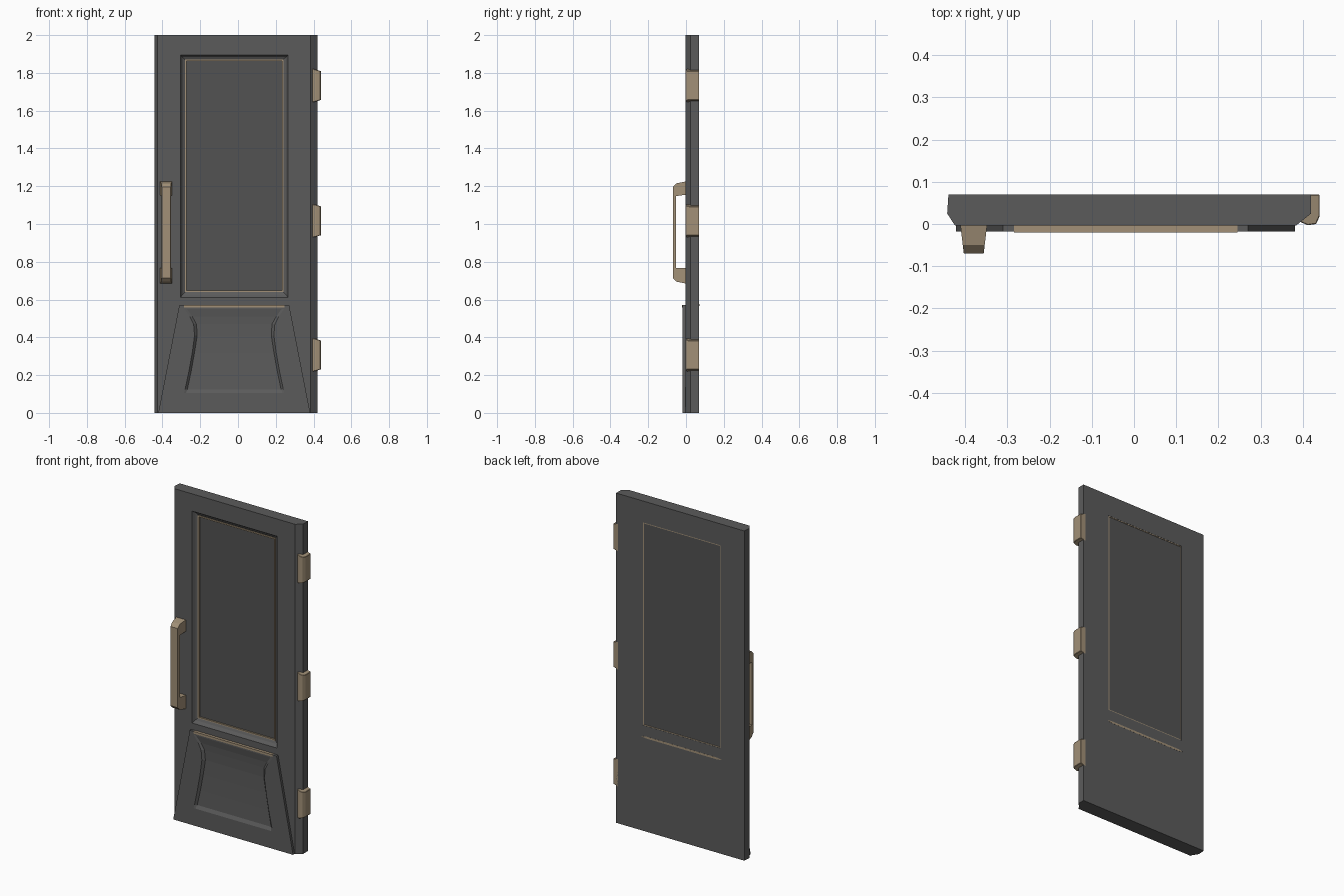
import bpy
import bmesh

cube = bpy.data.objects.get("Cube")
if cube:
    bpy.data.objects.remove(cube, do_unlink=True)


def material(name, rgb):
    m = bpy.data.materials.new(name)
    m.use_nodes = True
    m.diffuse_color = (*rgb, 1)
    m.node_tree.nodes["Principled BSDF"].inputs["Base Color"].default_value = (*rgb, 1)
    return m


GRAY = material("dark gray paint", (0.105, 0.105, 0.105))
GLASS = material("smoked glass", (0.085, 0.085, 0.085))
BRASS = material("dull brass", (0.36, 0.28, 0.185))


def finish(name, bm, mat, bevel=0):
    bmesh.ops.recalc_face_normals(bm, faces=bm.faces[:])
    mesh = bpy.data.meshes.new(name)
    bm.to_mesh(mesh)
    bm.free()
    mesh.materials.append(mat)
    ob = bpy.data.objects.new(name, mesh)
    bpy.context.collection.objects.link(ob)
    if bevel:
        mod = ob.modifiers.new("soft edges", 'BEVEL')
        mod.width = bevel
        mod.segments = 1
    return ob


def rect_ring(name, loops, mat):
    """Closed frame lofted through rectangles (x0, x1, z0, z1, y)."""
    bm = bmesh.new()
    rings = [[bm.verts.new((x, y, z)) for x, z in ((a, c), (b, c), (b, d), (a, d))]
             for a, b, c, d, y in loops]
    for p, q in zip(rings, rings[1:] + rings[:1]):
        for i in range(4):
            j = (i + 1) % 4
            bm.faces.new((p[i], p[j], q[j], q[i]))
    return finish(name, bm, mat)


def box(name, x0, x1, y0, y1, z0, z1, mat, bevel=0):
    bm = bmesh.new()
    bmesh.ops.create_cube(bm, size=1)
    for v in bm.verts:
        v.co = (x1 if v.co.x > 0 else x0, y1 if v.co.y > 0 else y0, z1 if v.co.z > 0 else z0)
    return finish(name, bm, mat, bevel)


def prism(name, profile, place, mat, bevel=0):
    """Extrude a closed profile; place(a, b, side) gives each end's vertex."""
    bm = bmesh.new()
    ends = [[bm.verts.new(place(a, b, s)) for a, b in profile] for s in (-1, 1)]
    n = len(profile)
    for e in ends:
        bm.faces.new(e)
    for i in range(n):
        j = (i + 1) % n
        bm.faces.new((ends[0][i], ends[0][j], ends[1][j], ends[1][i]))
    return finish(name, bm, mat, bevel)


# Door slab with chamfered edges and a moulded window opening
rect_ring("door_slab", [
    (-0.28, 0.24, 0.64, 1.87, 0.07),
    (-0.28, 0.24, 0.64, 1.87, 0.02),
    (-0.295, 0.255, 0.625, 1.885, 0.012),
    (-0.305, 0.265, 0.61, 1.895, -0.003),
    (-0.425, 0.385, 0, 2, -0.003),
    (-0.443, 0.42, 0, 2, 0.025),
    (-0.44, 0.42, 0, 2, 0.07),
], GRAY)

# Window pane and its thin brass trim
box("window_pane", -0.275, 0.235, 0.025, 0.067, 0.645, 1.865, GLASS)
rect_ring("window_trim", [
    (-0.28, 0.24, 0.64, 1.87, 0.069),
    (-0.28, 0.24, 0.64, 1.87, 0.014),
    (-0.272, 0.232, 0.648, 1.862, 0.014),
    (-0.275, 0.235, 0.645, 1.865, 0.069),
], BRASS)

# Kick panel: flared outline with a hollowed middle, lofted row by row
FRONT, CENTRE = -0.018, -0.02
rows = [  # height, rim half width, hollow half width, hollow depth
    (0, 0.27, 0.26, FRONT),
    (0.105, 0.265, 0.255, FRONT),
    (0.125, 0.26, 0.248, -0.008),
    (0.22, 0.24, 0.228, -0.005),
    (0.32, 0.222, 0.21, -0.004),
    (0.41, 0.21, 0.196, -0.004),
    (0.47, 0.215, 0.2, -0.007),
    (0.51, 0.235, 0.222, -0.011),
    (0.55, 0.265, 0.25, FRONT),
    (0.57, 0.275, 0.262, FRONT),
]
bm = bmesh.new()
grid = []
for z, rim, hollow, depth in rows:
    outer = 0.402 - 0.195 * z
    cols = [(-outer, FRONT), (-rim, FRONT), (-hollow, depth),
            (hollow, depth), (rim, FRONT), (outer, FRONT)]
    grid.append([bm.verts.new((CENTRE + x, y, z)) for x, y in cols])
for a, b in zip(grid, grid[1:]):
    for i in range(len(a) - 1):
        bm.faces.new((a[i], a[i + 1], b[i + 1], b[i]))
border = [e for e in bm.edges if e.is_boundary]
skirt = bmesh.ops.extrude_edge_only(bm, edges=border)["geom"]
for v in skirt:
    if isinstance(v, bmesh.types.BMVert):
        v.co.y = 0.002
bmesh.ops.holes_fill(bm, edges=[e for e in bm.edges if e.is_boundary], sides=0)
finish("kick_panel", bm, GRAY)

# Brass strip along the kick panel, running through to the back
box("kick_panel_strip", -0.285, 0.245, -0.02, 0, 0.558, 0.571, BRASS)
prism("back_strip", [(-0.29, 0.571), (-0.26, 0.577), (0.22, 0.577), (0.25, 0.571),
                     (0.22, 0.565), (-0.26, 0.565)],
      lambda x, z, s: (x, 0.068 + 0.0025 * s, z), BRASS)

# Pull handle: side profile, narrowing towards the grip
handle = [(0, 0.685), (-0.05, 0.695), (-0.07, 0.715), (-0.07, 1.195), (-0.05, 1.215),
          (0, 1.225), (0, 1.155), (-0.052, 1.148), (-0.052, 0.768), (0, 0.768)]
prism("pull_handle", handle,
      lambda y, z, s: (-0.38 + s * (0.032 + 0.12 * y), y, z), BRASS)

# Three hinges wrapped round the left edge
hinge = [(0.44, 0.07), (0.44, 0.018), (0.432, 0), (0.412, -0.003),
         (0.392, 0.006), (0.405, 0.02), (0.405, 0.07)]
for name, mid in (("lower", 0.307), ("middle", 1.017), ("upper", 1.733)):
    prism(name + "_hinge", hinge,
          lambda x, y, s, m=mid: (x, y, m + s * (0.088 - 0.3 * max(0, x - 0.4))),
          BRASS, 0.002)
